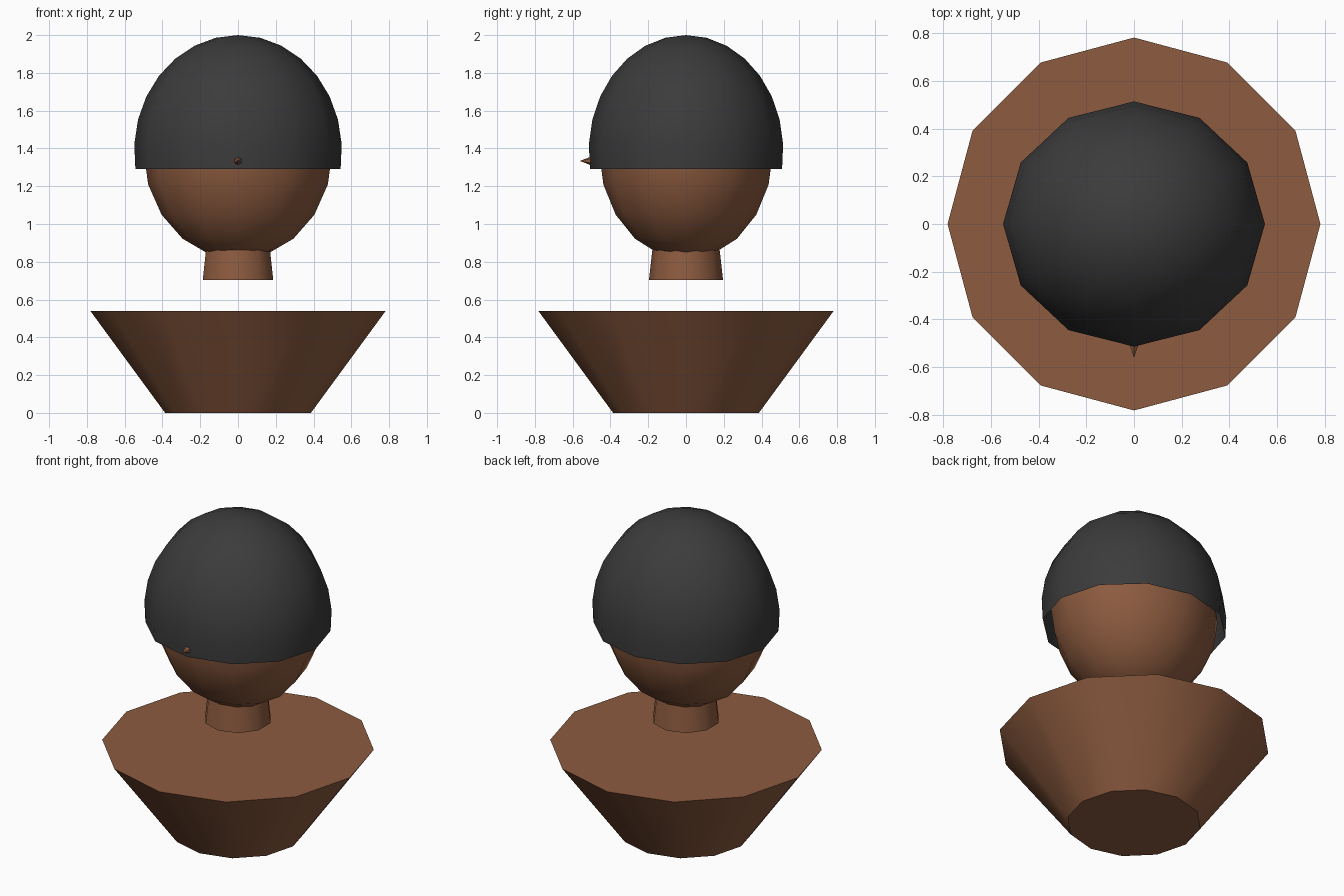
import bpy, bmesh, math
from mathutils import Matrix

if "Cube" in bpy.data.objects:
    bpy.data.objects.remove(bpy.data.objects["Cube"])


def material(name, rgb):
    m = bpy.data.materials.new(name)
    m.diffuse_color = (*rgb, 1)
    m.use_nodes = True
    m.node_tree.nodes["Principled BSDF"].inputs["Base Color"].default_value = m.diffuse_color
    return m


SKIN = material("brown_skin", (0.266, 0.105, 0.050))
HAIR = material("dark_grey_hair", (0.044, 0.044, 0.044))


def lathe(name, profile, sides, mat, sx=1, sy=1, phase=0, cap=True, matrix=None):
    """Revolve (radius, z) points, listed bottom to top, around z; radius 0 is a pole."""
    bm = bmesh.new()
    rings = []
    for r, z in profile:
        n = sides if r > 1e-5 else 1
        angles = [phase + 2 * math.pi * k / sides for k in range(n)]
        rings.append([bm.verts.new((r * sx * math.cos(a), r * sy * math.sin(a), z))
                      for a in angles])
    for lo, hi in zip(rings, rings[1:]):
        for k in range(sides):
            j = (k + 1) % sides
            if len(lo) == 1:
                bm.faces.new((lo[0], hi[j], hi[k]))
            elif len(hi) == 1:
                bm.faces.new((lo[k], lo[j], hi[0]))
            else:
                bm.faces.new((lo[k], lo[j], hi[j], hi[k]))
    if cap:
        if len(rings[0]) > 1:
            bm.faces.new(rings[0][::-1])
        if len(rings[-1]) > 1:
            bm.faces.new(rings[-1])
    if matrix:
        bm.transform(matrix)
    me = bpy.data.meshes.new(name)
    bm.to_mesh(me)
    bm.free()
    me.materials.append(mat)
    ob = bpy.data.objects.new(name, me)
    bpy.context.collection.objects.link(ob)
    bpy.ops.object.select_all(action='DESELECT')
    ob.select_set(True)
    bpy.context.view_layer.objects.active = ob
    bpy.ops.object.shade_smooth_by_angle(angle=math.radians(42))
    return ob


def arc(steps, total, height, centre):
    """Unit-radius dome profile from the top pole down by total degrees, bottom first."""
    pts = []
    for i in range(steps, -1, -1):
        t = math.radians(total * i / steps)
        pts.append((abs(math.sin(t)), centre + height * math.cos(t)))
    return pts


CENTRE = 1.386

# Shoulders: inverted truncated cone
lathe("shoulders", [(0.386, 0), (0.782, 0.54)], 12, SKIN)

# Neck: ten sides, vertices pointing front and back
lathe("neck", [(0.196, 0.704), (0.165, 0.98)], 10, SKIN, phase=math.pi / 2)

# Head
lathe("head", arc(10, 180, 0.573, CENTRE), 12, SKIN, sx=0.5, sy=0.46)

# Hair cap: open shell ending just below the widest ring
lathe("hair_cap", arc(8, 99, 2 - CENTRE, CENTRE), 12, HAIR, sx=0.55, sy=0.515, cap=False)

# Nose: small cone pointing forward
lathe("nose", [(0.05, 0), (0, 0.13)], 6, SKIN, phase=math.pi / 2,
      matrix=Matrix.Translation((0, -0.432, 1.334)) @ Matrix.Rotation(math.pi / 2, 4, 'X'))
